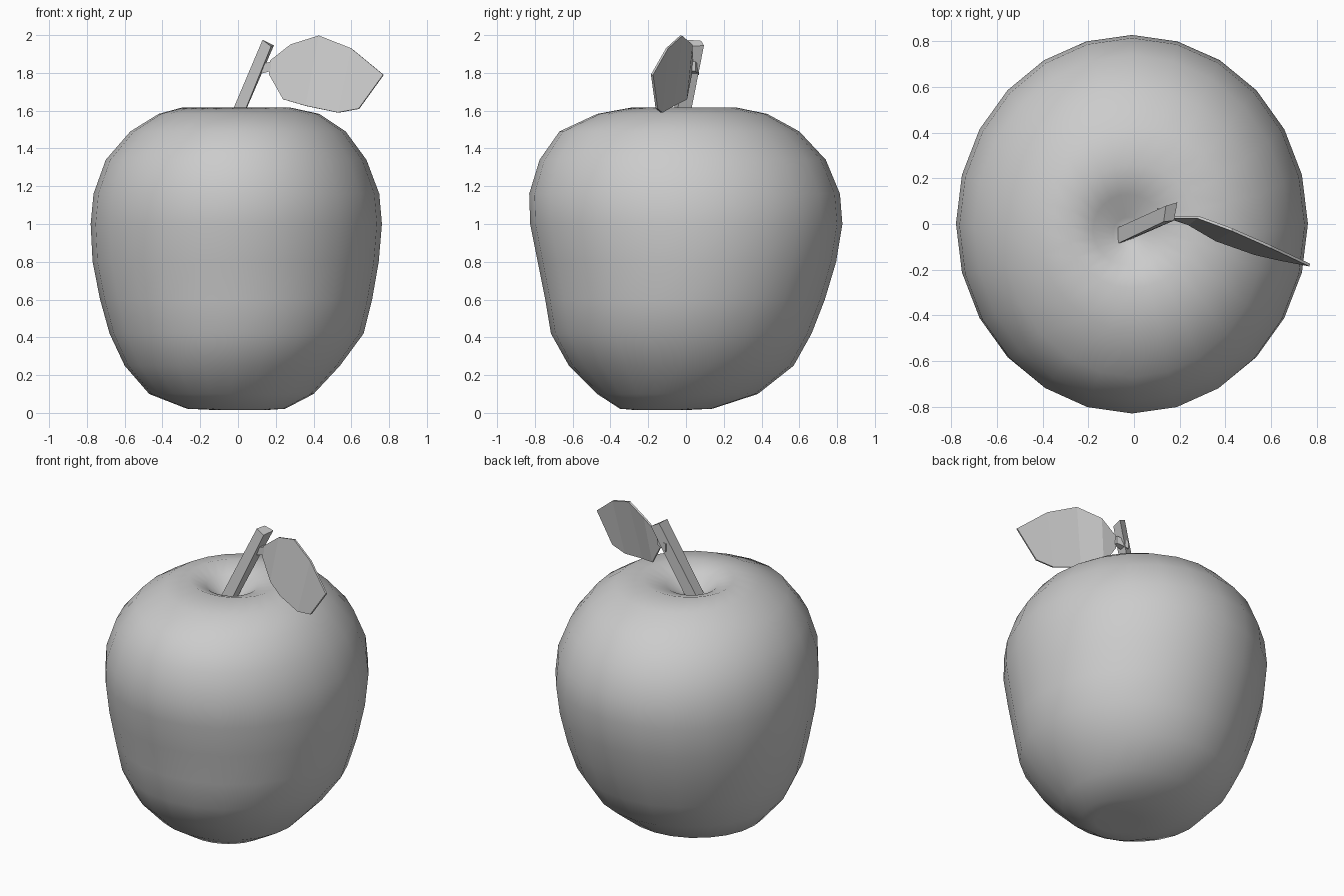
import bpy
from math import cos, sin, tau


def make(name, verts, faces, smooth=False):
    mesh = bpy.data.meshes.new(name)
    mesh.from_pydata(verts, [], faces)
    mesh.validate()
    ob = bpy.data.objects.new(name, mesh)
    bpy.context.collection.objects.link(ob)
    if smooth:
        mesh.polygons.foreach_set("use_smooth", [True] * len(mesh.polygons))
    return ob


def beam(name, low, high):
    """Four-sided bar between two quads (both counter-clockwise seen from the high end)."""
    sides = [(i, (i + 1) % 4, (i + 1) % 4 + 4, i + 4) for i in range(4)]
    return make(name, low + high, [(3, 2, 1, 0), (4, 5, 6, 7)] + sides)


# Fruit: stacked off-centre oval rings (xmin, xmax, ymin, ymax, z), dimpled at both ends
SIDES = 24
rings = [
    (-0.12, 0.15, -0.27, 0.00, 0.015),
    (-0.27, 0.25, -0.35, 0.14, 0.022),
    (-0.47, 0.40, -0.47, 0.38, 0.10),
    (-0.60, 0.54, -0.62, 0.57, 0.25),
    (-0.68, 0.665, -0.715, 0.665, 0.42),
    (-0.73, 0.71, -0.745, 0.735, 0.60),
    (-0.77, 0.745, -0.785, 0.795, 0.80),
    (-0.78, 0.762, -0.825, 0.828, 1.00),
    (-0.765, 0.748, -0.83, 0.815, 1.16),
    (-0.70, 0.68, -0.775, 0.74, 1.34),
    (-0.57, 0.57, -0.67, 0.60, 1.49),
    (-0.42, 0.43, -0.47, 0.43, 1.583),
    (-0.29, 0.27, -0.28, 0.26, 1.618),
    (-0.18, 0.13, -0.18, 0.13, 1.575),
    (-0.09, 0.04, -0.11, 0.03, 1.51),
]
verts = []
for x0, x1, y0, y1, z in rings:
    for k in range(SIDES):
        a = tau * k / SIDES
        verts.append(((x0 + x1) / 2 + (x1 - x0) / 2 * cos(a),
                      (y0 + y1) / 2 + (y1 - y0) / 2 * sin(a), z))
faces = []
for r in range(len(rings) - 1):
    for k in range(SIDES):
        a, b = r * SIDES + k, r * SIDES + (k + 1) % SIDES
        faces.append((a, b, b + SIDES, a + SIDES))
bottom, top = len(verts), len(verts) + 1
verts += [(0.02, -0.13, 0.02), (-0.03, -0.04, 1.49)]
last = (len(rings) - 1) * SIDES
for k in range(SIDES):
    n = (k + 1) % SIDES
    faces += [(n, k, bottom), (last + k, last + n, top)]
make("fruit", verts, faces, smooth=True)

# Stem: leaning square bar
beam("stem",
     [(-0.08, -0.09, 1.48), (-0.02, -0.07, 1.46), (-0.02, 0.00, 1.46), (-0.08, -0.02, 1.48)],
     [(0.13, 0.01, 1.975), (0.175, 0.015, 1.94), (0.19, 0.095, 1.945), (0.14, 0.08, 1.97)])

# Short stalk joining the leaf to the stem
beam("leaf_stalk",
     [(0.10, 0.02, 1.79), (0.10, 0.07, 1.79), (0.10, 0.07, 1.84), (0.10, 0.02, 1.84)],
     [(0.175, 0.02, 1.81), (0.175, 0.05, 1.81), (0.175, 0.05, 1.86), (0.175, 0.02, 1.86)])

# Leaf: curved strip given by its upper and lower edges, thickened
upper = [(0.17, 0.03, 1.865), (0.28, 0.03, 1.95), (0.43, -0.025, 1.997),
         (0.60, -0.10, 1.93), (0.77, -0.18, 1.79)]
lower = [(0.165, 0.025, 1.79), (0.24, 0.0, 1.66), (0.36, -0.07, 1.625),
         (0.53, -0.13, 1.59), (0.64, -0.155, 1.61)]
n = len(upper)
leaf = make("leaf", upper + lower, [(i, n + i, n + i + 1, i + 1) for i in range(n - 1)])
mod = leaf.modifiers.new("thickness", "SOLIDIFY")
mod.thickness = 0.012
mod.offset = 0
